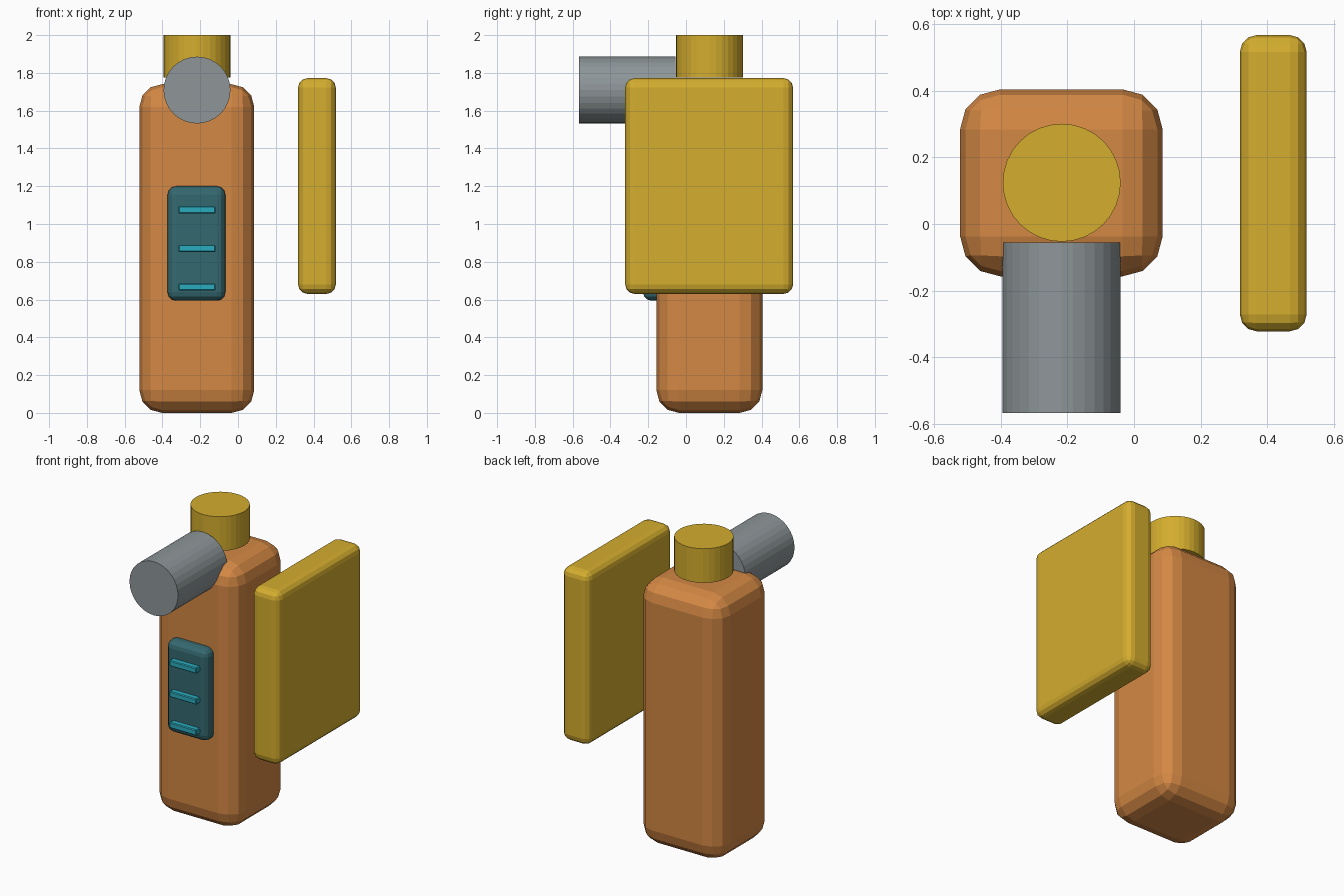
import bpy, bmesh, math
from mathutils import Matrix, Vector

if "Cube" in bpy.data.objects:
    bpy.data.objects.remove(bpy.data.objects["Cube"])


def lin(c):
    c /= 255
    return c / 12.92 if c <= 0.04045 else ((c + 0.055) / 1.055) ** 2.4


def material(name, r, g, b):
    m = bpy.data.materials.new(name)
    m.diffuse_color = (lin(r), lin(g), lin(b), 1)
    m.use_nodes = True
    m.node_tree.nodes["Principled BSDF"].inputs["Base Color"].default_value = m.diffuse_color
    return m


ORANGE = material("copper orange", 212, 136, 68)
YELLOW = material("mustard yellow", 212, 173, 46)
GREY = material("steel grey", 142, 150, 153)
TEAL = material("dark teal", 52, 104, 111)
CYAN = material("bright cyan", 42, 172, 190)


def finish(bm, name, mat):
    me = bpy.data.meshes.new(name)
    bm.to_mesh(me)
    bm.free()
    me.materials.append(mat)
    ob = bpy.data.objects.new(name, me)
    bpy.context.collection.objects.link(ob)
    return ob


def box(name, lo, hi, mat, bevel=0.0, segments=3):
    """Box between two corners with rounded edges."""
    lo, hi = Vector(lo), Vector(hi)
    bm = bmesh.new()
    bmesh.ops.create_cube(bm, size=1, matrix=Matrix.Translation((lo + hi) / 2)
                          @ Matrix.Diagonal((*(hi - lo), 1)))
    if bevel:
        bmesh.ops.bevel(bm, geom=bm.edges[:], offset=bevel, segments=segments,
                        profile=0.5, affect='EDGES')
    return finish(bm, name, mat)


def cylinder(name, centre, radius, length, mat, rot=Matrix()):
    bm = bmesh.new()
    bmesh.ops.create_cone(bm, cap_ends=True, segments=32, radius1=radius,
                          radius2=radius, depth=length,
                          matrix=Matrix.Translation(centre) @ rot)
    return finish(bm, name, mat)


# Tall rounded body
box("body", (-0.522, -0.157, 0.0), (0.086, 0.404, 1.74), ORANGE, 0.12)

# Cap on top and nozzle pointing forward
cylinder("top_cap", (-0.217, 0.124, 1.8875), 0.177, 0.225, YELLOW)
cylinder("nozzle", (-0.217, -0.311, 1.709), 0.177, 0.512, GREY,
         Matrix.Rotation(math.pi / 2, 4, 'X'))

# Separate slab standing off the right side
box("side_slab", (0.318, -0.322, 0.63), (0.518, 0.567, 1.772), YELLOW, 0.05)

# Front panel with three raised bars
box("front_panel", (-0.373, -0.228, 0.594), (-0.067, -0.11, 1.2), TEAL, 0.045)
for i in range(3):
    z = 0.667 + 0.204 * i
    box(f"panel_bar_{i + 1}", (-0.316, -0.265, z - 0.019),
        (-0.119, -0.215, z + 0.019), CYAN, 0.005, 1)
